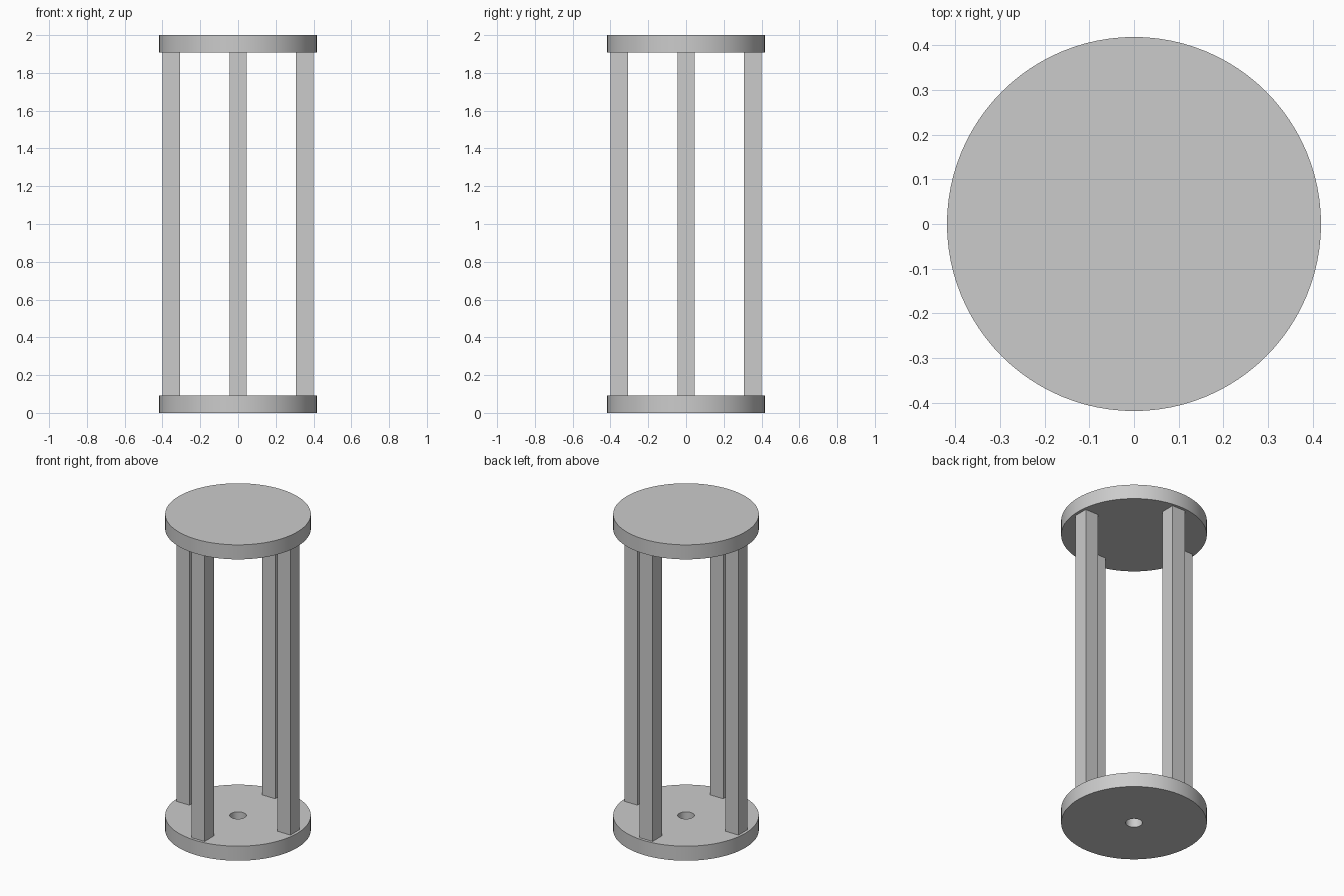
import bpy
import bmesh
import math
from mathutils import Matrix, Vector

cube = bpy.data.objects.get("Cube")
if cube:
    bpy.data.objects.remove(cube, do_unlink=True)

HEIGHT = 2.0
PLATE_R = 0.418
PLATE_T = 0.092
HOLE_R = 0.048
POST_W = 0.092
POST_R = 0.354
SEGMENTS = 96

grey = bpy.data.materials.new("plain grey")
grey.use_nodes = True
colour = (0.6, 0.6, 0.6, 1.0)
grey.diffuse_color = colour
grey.node_tree.nodes["Principled BSDF"].inputs["Base Color"].default_value = colour


def finish(name, bm, smooth=False):
    """Turn a bmesh into a named grey object."""
    bmesh.ops.recalc_face_normals(bm, faces=bm.faces)
    mesh = bpy.data.meshes.new(name)
    bm.to_mesh(mesh)
    bm.free()
    mesh.materials.append(grey)
    obj = bpy.data.objects.new(name, mesh)
    bpy.context.collection.objects.link(obj)
    if smooth:
        bpy.ops.object.select_all(action='DESELECT')
        obj.select_set(True)
        bpy.context.view_layer.objects.active = obj
        bpy.ops.object.shade_smooth_by_angle(angle=math.radians(30))
    return obj


# Top plate: a solid disc
bm = bmesh.new()
bmesh.ops.create_cone(bm, cap_ends=True, segments=SEGMENTS,
                      radius1=PLATE_R, radius2=PLATE_R, depth=PLATE_T,
                      matrix=Matrix.Translation((0, 0, HEIGHT - PLATE_T / 2)))
finish("top_plate", bm, smooth=True)

# Bottom plate: a rectangular section turned round the axis, leaving a centre hole
bm = bmesh.new()
section = [(HOLE_R, 0), (PLATE_R, 0), (PLATE_R, PLATE_T), (HOLE_R, PLATE_T)]
verts = [bm.verts.new((r, 0, z)) for r, z in section]
edges = [bm.edges.new((verts[i], verts[(i + 1) % 4])) for i in range(4)]
bmesh.ops.spin(bm, geom=verts + edges, cent=(0, 0, 0), axis=(0, 0, 1),
               angle=math.tau, steps=SEGMENTS, use_merge=True)
bmesh.ops.remove_doubles(bm, verts=bm.verts, dist=0.0001)
finish("bottom_plate", bm, smooth=True)

# Four square posts between the plates
post_size = Vector((POST_W, POST_W, HEIGHT - 2 * PLATE_T))
for name, x, y in (("front", 0, -1), ("left", 1, 0), ("back", 0, 1), ("right", -1, 0)):
    bm = bmesh.new()
    place = Matrix.Translation((x * POST_R, y * POST_R, HEIGHT / 2))
    bmesh.ops.create_cube(bm, size=1, matrix=place @ Matrix.Diagonal(post_size).to_4x4())
    finish(name + "_post", bm)
